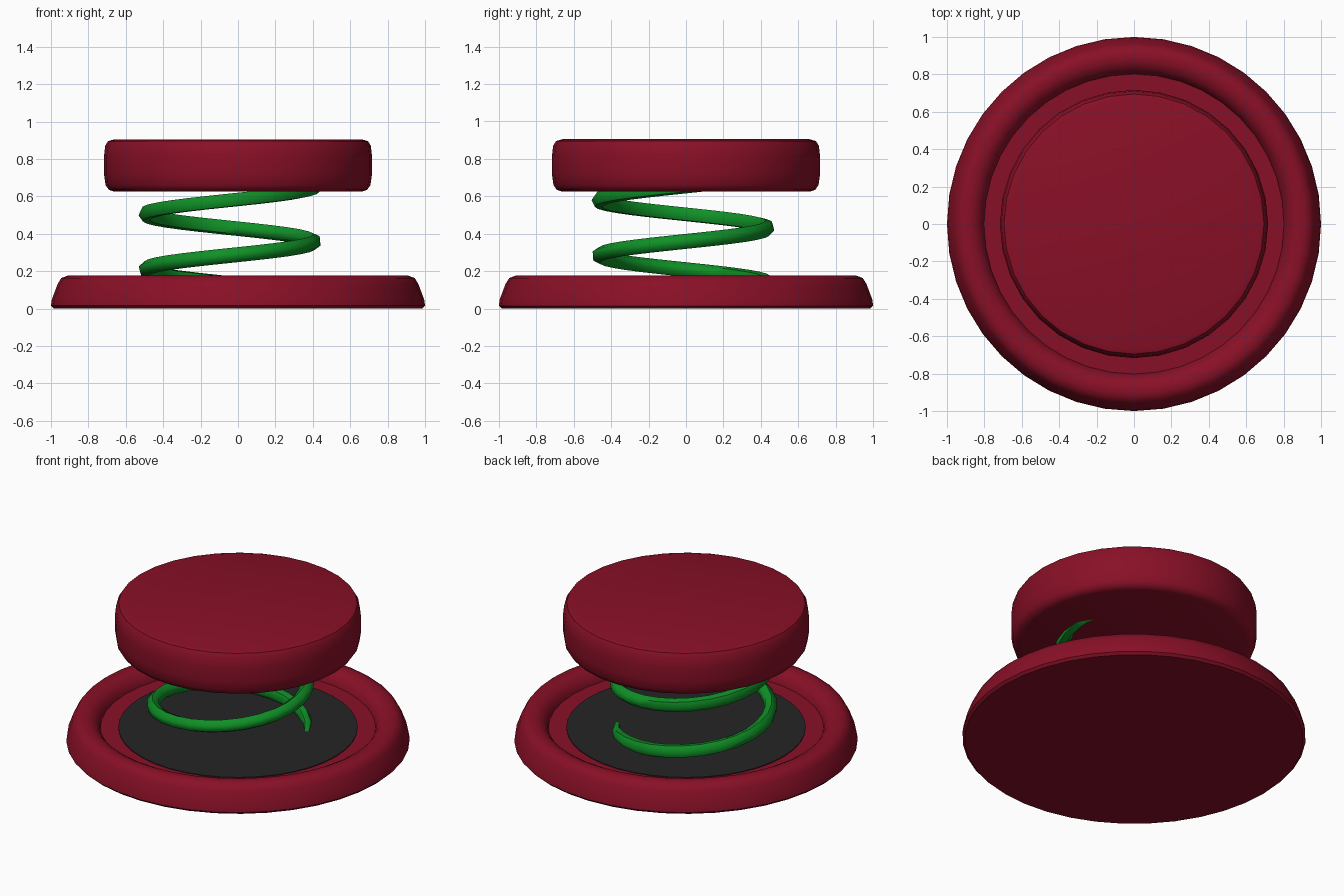
import bpy, math

cube = bpy.data.objects.get("Cube")
if cube:
    bpy.data.objects.remove(cube, do_unlink=True)


def material(name, rgb):
    m = bpy.data.materials.new(name)
    m.use_nodes = True
    m.diffuse_color = (*rgb, 1)
    m.node_tree.nodes["Principled BSDF"].inputs["Base Color"].default_value = (*rgb, 1)
    return m


red = material("dark red", (0.25, 0.005, 0.02))
green = material("spring green", (0.005, 0.28, 0.02))
black = material("charcoal", (0.018, 0.018, 0.018))


def smooth(obj, degrees):
    bpy.ops.object.select_all(action='DESELECT')
    obj.select_set(True)
    bpy.context.view_layer.objects.active = obj
    bpy.ops.object.shade_smooth_by_angle(angle=math.radians(degrees))


def lathe(name, profile, sides, mat):
    """Revolve a (radius, z) profile, bottom to top, and cap both ends."""
    verts = [(r * math.cos(k * math.tau / sides), r * math.sin(k * math.tau / sides), z)
             for r, z in profile for k in range(sides)]
    faces = [list(range(sides))[::-1]]
    for row in range(len(profile) - 1):
        a, b = row * sides, (row + 1) * sides
        for k in range(sides):
            n = (k + 1) % sides
            faces.append((a + k, a + n, b + n, b + k))
    faces.append([len(verts) - sides + k for k in range(sides)])
    mesh = bpy.data.meshes.new(name)
    mesh.from_pydata(verts, [], faces)
    mesh.materials.append(mat)
    obj = bpy.data.objects.new(name, mesh)
    bpy.context.collection.objects.link(obj)
    smooth(obj, 40)
    return obj


# Dished base with a rounded rim
lathe("base", [(0.985, 0.0), (1.0, 0.015), (0.995, 0.05), (0.965, 0.13), (0.945, 0.163),
               (0.91, 0.176), (0.87, 0.174), (0.835, 0.155), (0.81, 0.125), (0.802, 0.095)],
      40, red)

# Dark pad on the base floor
lathe("floor_pad", [(0.697, 0.094), (0.697, 0.1)], 40, black)

# Cap with softened edges
lathe("cap", [(0.66, 0.625), (0.69, 0.634), (0.708, 0.66), (0.717, 0.72),
              (0.717, 0.81), (0.71, 0.87), (0.695, 0.895), (0.66, 0.905)], 32, red)

# Coil spring rising counterclockwise from the floor into the cap
STEPS, START, END = 56, math.radians(14), math.radians(745)
curve = bpy.data.curves.new("spring", 'CURVE')
curve.dimensions = '3D'
curve.bevel_depth = 0.04
curve.bevel_resolution = 1
curve.use_fill_caps = True
path = curve.splines.new('POLY')
path.points.add(STEPS)
for i, p in enumerate(path.points):
    a = START + (END - START) * i / STEPS
    p.co = (-0.043 + 0.45 * math.cos(a), -0.015 + 0.45 * math.sin(a),
            0.21 + 0.295 * (a - math.pi) / math.tau, 1)
    p.radius = min(1, 0.3 + i * 0.2)
spring = bpy.data.objects.new("spring", curve)
bpy.context.collection.objects.link(spring)
bpy.ops.object.select_all(action='DESELECT')
spring.select_set(True)
bpy.context.view_layer.objects.active = spring
bpy.ops.object.convert(target='MESH')
spring = bpy.context.object
spring.data.materials.clear()
spring.data.materials.append(green)
smooth(spring, 60)
